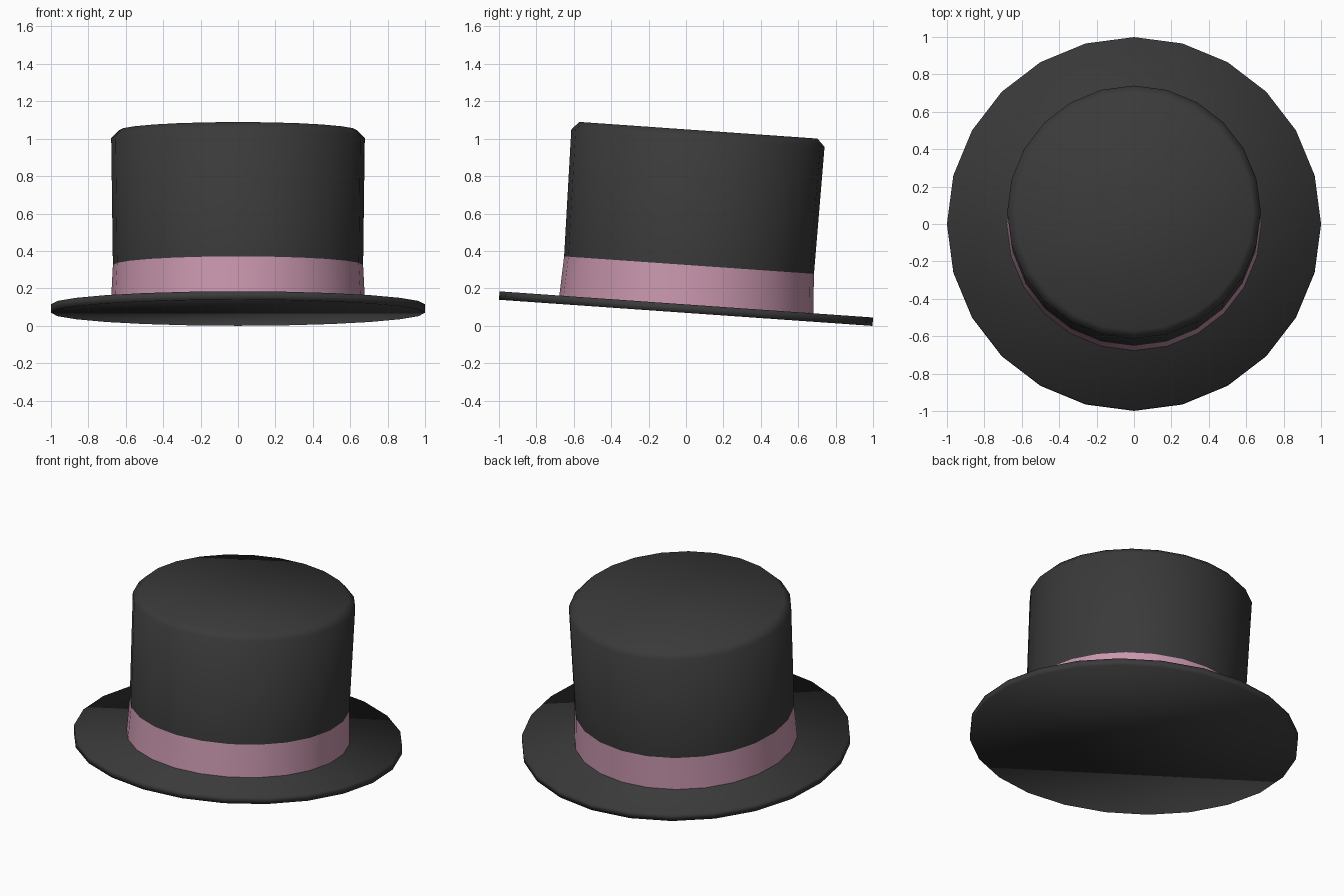
import bpy, bmesh, math

if "Cube" in bpy.data.objects:
    bpy.data.objects.remove(bpy.data.objects["Cube"])

SIDES = 24
TILT = math.radians(-4)
CENTRE_Z = 0.092


def material(name, rgb):
    m = bpy.data.materials.new(name)
    m.diffuse_color = (*rgb, 1)
    m.use_nodes = True
    m.node_tree.nodes["Principled BSDF"].inputs["Base Color"].default_value = m.diffuse_color
    return m


BLACK = material("charcoal felt", (0.042, 0.042, 0.042))
PINK = material("pink ribbon", (0.58, 0.305, 0.418))


def lathe(name, profile, mats, caps):
    """Turn (radius, height) points around the hat's tilted axis."""
    bm = bmesh.new()
    rings = []
    for r, z in profile:
        rings.append([bm.verts.new((r * math.cos(a), r * math.sin(a), z))
                      for a in (2 * math.pi * i / SIDES for i in range(SIDES))])
    for low, high in zip(rings, rings[1:]):
        for i in range(SIDES):
            j = (i + 1) % SIDES
            bm.faces.new((low[i], low[j], high[j], high[i]))
    if "top" in caps:
        bm.faces.new(rings[-1])
    if "bottom" in caps:
        bm.faces.new(rings[0][::-1])
    for f in bm.faces:
        f.smooth = True
    me = bpy.data.meshes.new(name)
    bm.to_mesh(me)
    bm.free()
    for m in mats:
        me.materials.append(m)
    ob = bpy.data.objects.new(name, me)
    bpy.context.collection.objects.link(ob)
    ob.location.z = CENTRE_Z
    ob.rotation_euler.x = TILT
    return ob


# Flat round brim
lathe("brim", [(1.0, -0.0225), (1.0, 0.0225)], [BLACK], ("top", "bottom"))

# Ribbon around the foot of the crown, flaring slightly downwards
lathe("ribbon", [(0.681, 0.0), (0.669, 0.233)], [PINK], ())

# Crown with a bevelled top edge
lathe("crown", [(0.669, 0.233), (0.678, 0.913), (0.637, 0.955)], [BLACK], ("top",))
